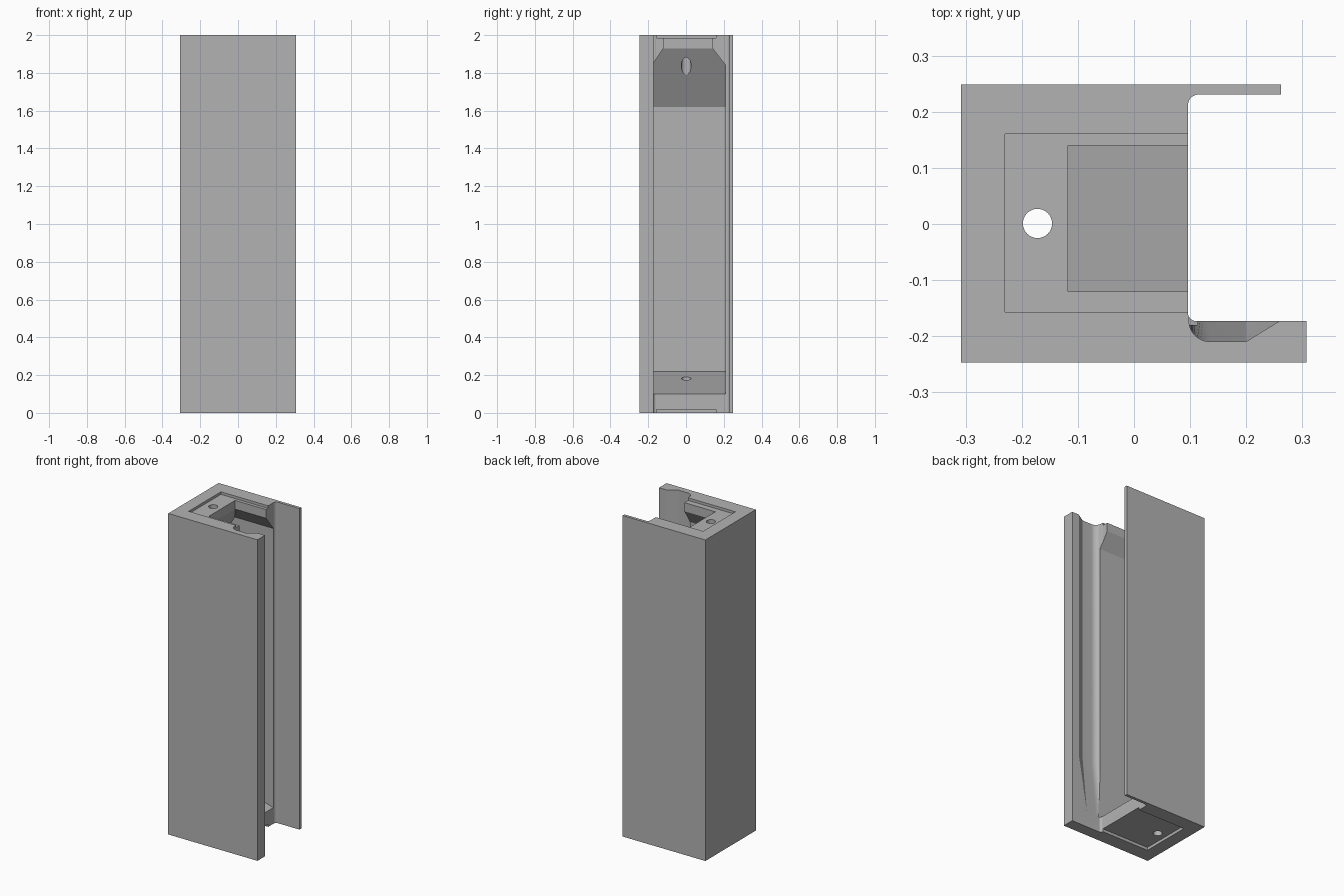
import bpy, bmesh, math
from mathutils import Vector

cube = bpy.data.objects.get("Cube")
if cube:
    bpy.data.objects.remove(cube, do_unlink=True)

grey = bpy.data.materials.new("plain grey")
grey.use_nodes = True
shade = (0.45, 0.45, 0.45, 1)
grey.diffuse_color = shade
grey.node_tree.nodes["Principled BSDF"].inputs["Base Color"].default_value = shade


def finish(name, bm):
    bmesh.ops.recalc_face_normals(bm, faces=bm.faces)
    mesh = bpy.data.meshes.new(name)
    bm.to_mesh(mesh)
    bm.free()
    mesh.materials.append(grey)
    obj = bpy.data.objects.new(name, mesh)
    bpy.context.collection.objects.link(obj)
    return obj


def loft(name, sections):
    """Skin a stack of (z, outline) sections and cap both ends."""
    bm = bmesh.new()
    rings = [[bm.verts.new((x, y, z)) for x, y in pts] for z, pts in sections]
    for low, high in zip(rings, rings[1:]):
        for i in range(len(low)):
            bm.faces.new((low[i - 1], low[i], high[i], high[i - 1]))
    bm.faces.new(rings[0])
    bm.faces.new(rings[-1])
    return finish(name, bm)


def box(name, x0, x1, y0, y1, z0, z1):
    outline = [(x0, y0), (x1, y0), (x1, y1), (x0, y1)]
    return loft(name, [(z0, outline), (z1, outline)])


def arc(cx, cy, r, start, end, steps=10):
    angles = [math.radians(start + (end - start) * i / steps) for i in range(steps + 1)]
    return [(cx + r * math.cos(a), cy + r * math.sin(a)) for a in angles]


LEFT, RIGHT, FRONT, BACK = -0.308, 0.307, -0.247, 0.249
LIP, FRONT_IN, BACK_IN = 0.096, -0.173, 0.231

# Body: a thick block with a heavy front flange and a thin back flange
outline = [(LEFT, FRONT), (RIGHT, FRONT), (RIGHT, FRONT_IN)]
outline += arc(LIP + 0.015, FRONT_IN + 0.015, 0.015, 270, 180)
outline += arc(LIP + 0.02, BACK_IN - 0.02, 0.02, 180, 90)
outline += [(0.262, BACK_IN), (0.262, BACK), (LEFT, BACK)]
body = loft("channel_body", [(0, outline), (2, outline)])

# Cavity: a box trimmed by the sloped ceiling, sloped floor and two chamfers
bm = bmesh.new()
bmesh.ops.create_cube(bm, size=1)
low, high = Vector((-0.297, -0.18, 0.09)), Vector((0.113, 0.21, 1.93))
for v in bm.verts:
    v.co = (low + high) / 2 + v.co * (high - low)
trims = [((-0.118, 0, 1.93), (-0.31, 0, 0.179)),
         ((LIP, 0, 0.1), (-0.12, 0, -0.393)),
         ((0, -0.12, 1.93), (0, -0.09, 0.06)),
         ((0, 0.14, 1.93), (0, 0.09, 0.07))]
for point, normal in trims:
    bmesh.ops.bisect_plane(bm, geom=bm.verts[:] + bm.edges[:] + bm.faces[:],
                           plane_co=point, plane_no=normal, clear_outer=True)
    bmesh.ops.holes_fill(bm, edges=[e for e in bm.edges if e.is_boundary])
cutters = [finish("cavity_cutter", bm)]

# Top opening and the shallow recesses at both ends
cutters.append(box("opening_cutter", -0.118, 0.13, -0.12, 0.14, 1.9, 2.1))
for name, z0, z1 in (("top_recess_cutter", 1.984, 2.1), ("bottom_recess_cutter", -0.1, 0.018)):
    cutters.append(box(name, -0.23, 0.13, -0.157, 0.16, z0, z1))

# Screw hole from end to end
ring = arc(-0.172, 0.001, 0.026, 0, 360, 32)[:-1]
cutters.append(loft("hole_cutter", [(-0.1, ring), (2.1, ring)]))


# Finger groove inside the front flange, fading out near the bottom
def groove(depth):
    pts = arc(0.135, 0, 0.037, 180, 270) + [(0.2, -0.037), (0.26, 0)]
    pts = [(x, FRONT_IN + 0.0005 + y * depth) for x, y in pts]
    return pts + [(0.26, -0.15), (0.098, -0.15)]


cutters.append(loft("groove_cutter", [(0.1, groove(0.01)), (0.45, groove(1)), (2.1, groove(1))]))

for cutter in cutters:
    cutter.hide_render = True
    cutter.hide_viewport = True
    cutter.display_type = 'WIRE'
    mod = body.modifiers.new(cutter.name, 'BOOLEAN')
    mod.operation = 'DIFFERENCE'
    mod.solver = 'EXACT'
    mod.object = cutter

# Apply the cuts, then drop the cutters
bpy.context.view_layer.update()
graph = bpy.context.evaluated_depsgraph_get()
result = bpy.data.meshes.new_from_object(body.evaluated_get(graph))
body.modifiers.clear()
body.data = result
for cutter in cutters:
    bpy.data.objects.remove(cutter, do_unlink=True)

bpy.context.view_layer.objects.active = body
body.select_set(True)
bpy.ops.object.shade_smooth_by_angle(angle=math.radians(30))
